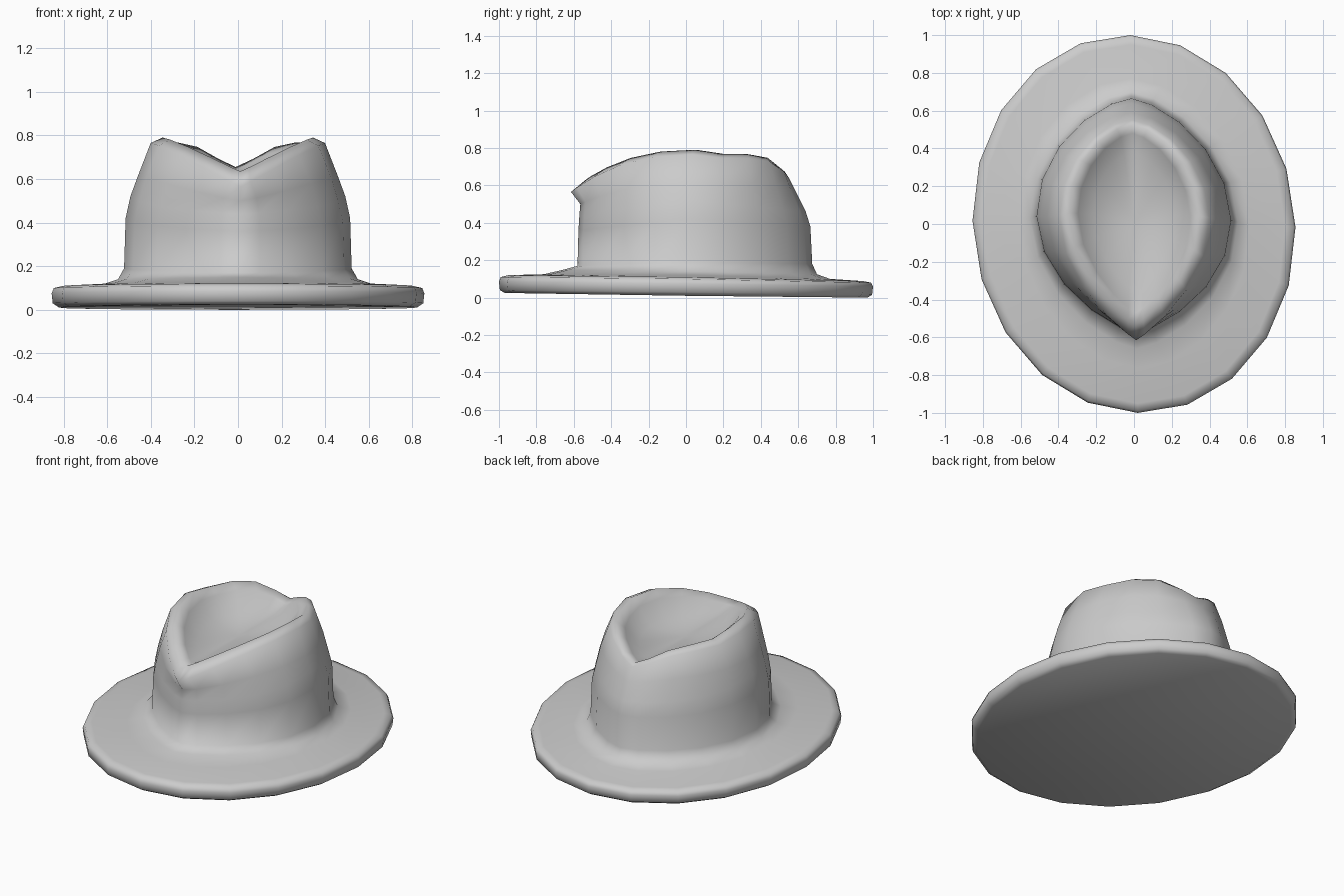
import bpy, bmesh, math

SIDES = 20
SKEW = 0.02  # slight hand-made skew of the outline

old = bpy.data.objects.get("Cube")
if old:
    bpy.data.objects.remove(old, do_unlink=True)

# Single felt colour
felt = bpy.data.materials.new("light_grey_felt")
felt.use_nodes = True
colour = (0.6, 0.6, 0.6, 1)
felt.diffuse_color = colour
felt.node_tree.nodes["Principled BSDF"].inputs["Base Color"].default_value = colour


def ring(bm, width, ys, zs, points=(1, 1), falloff=(1, 1), sag=0):
    """Egg-shaped loop; ys and zs are (front, side, back), points sharpen the ends,
    sag lowers the rear half."""
    verts = []
    for i in range(SIDES):
        t = 2 * math.pi * i / SIDES
        s, c = math.sin(t), math.cos(t)
        rear = c < -0.001
        end, far = (1, 2) if rear else (0, 0)
        x = width * math.copysign(abs(s) ** points[end], s)
        y = ys[1] + (ys[far] - ys[1]) * abs(c)
        side = zs[1] - sag * rear
        z = side + (zs[far] - side) * abs(c) ** falloff[end]
        verts.append(bm.verts.new((x - SKEW * y, y - SKEW * x, z)))
    return verts


egg, drop = (1.5, 1.35), (1.85, 1.25)
sweep = (2.4, 8)
loops = [
    # Brim: underside, rounded edge, top
    (0.82, (-0.97, 0, 0.97), (0.025, 0.01, 0)),
    (0.85, (-0.995, 0, 0.995), (0.04, 0.03, 0.015)),
    (0.855, (-1, 0, 1), (0.085, 0.075, 0.06)),
    (0.845, (-0.99, 0, 0.99), (0.11, 0.10, 0.08)),
    (0.80, (-0.95, 0, 0.95), (0.12, 0.11, 0.088)),
    (0.61, (-0.76, 0.01, 0.77), (0.125, 0.12, 0.10), (1.1, 1.1)),
    # Flare and crown wall
    (0.55, (-0.66, 0.02, 0.70), (0.148, 0.14, 0.125), (1.4, 1.3)),
    (0.522, (-0.58, 0.03, 0.675), (0.17, 0.19, 0.18), egg),
    (0.515, (-0.575, 0.03, 0.665), (0.36, 0.42, 0.38), egg),
    (0.493, (-0.57, 0.03, 0.64), (0.44, 0.52, 0.46), egg),
    (0.46, (-0.565, 0.03, 0.59), (0.50, 0.61, 0.56), (1.55, 1.25), sweep),
    # Ridge with pinched nose at the front
    (0.40, (-0.615, 0.04, 0.55), (0.565, 0.765, 0.64), drop, sweep, 0.02),
    (0.345, (-0.53, 0.05, 0.525), (0.635, 0.79, 0.655), drop, sweep, 0.022),
    # Teardrop crease
    (0.295, (-0.47, 0.05, 0.48), (0.63, 0.745, 0.64), (1.75, 1.35), sweep, 0.015),
    (0.215, (-0.36, 0.05, 0.38), (0.62, 0.64, 0.62), (1.6, 1.35), sweep),
]

bm = bmesh.new()
rings = [ring(bm, *spec) for spec in loops]
for low, high in zip(rings, rings[1:]):
    for i in range(SIDES):
        j = (i + 1) % SIDES
        bm.faces.new((low[i], low[j], high[j], high[i]))
# Flat underside and crease floor
bm.faces.new(rings[0][::-1])
floor = bm.verts.new((0, 0, 0.62))
for i in range(SIDES):
    bm.faces.new((rings[-1][i], rings[-1][(i + 1) % SIDES], floor))
bmesh.ops.recalc_face_normals(bm, faces=bm.faces)

mesh = bpy.data.meshes.new("felt_hat")
bm.to_mesh(mesh)
bm.free()
mesh.materials.append(felt)
hat = bpy.data.objects.new("felt_hat", mesh)
bpy.context.collection.objects.link(hat)
bpy.ops.object.select_all(action="DESELECT")
hat.select_set(True)
bpy.context.view_layer.objects.active = hat
bpy.ops.object.shade_smooth_by_angle(angle=math.radians(80))
